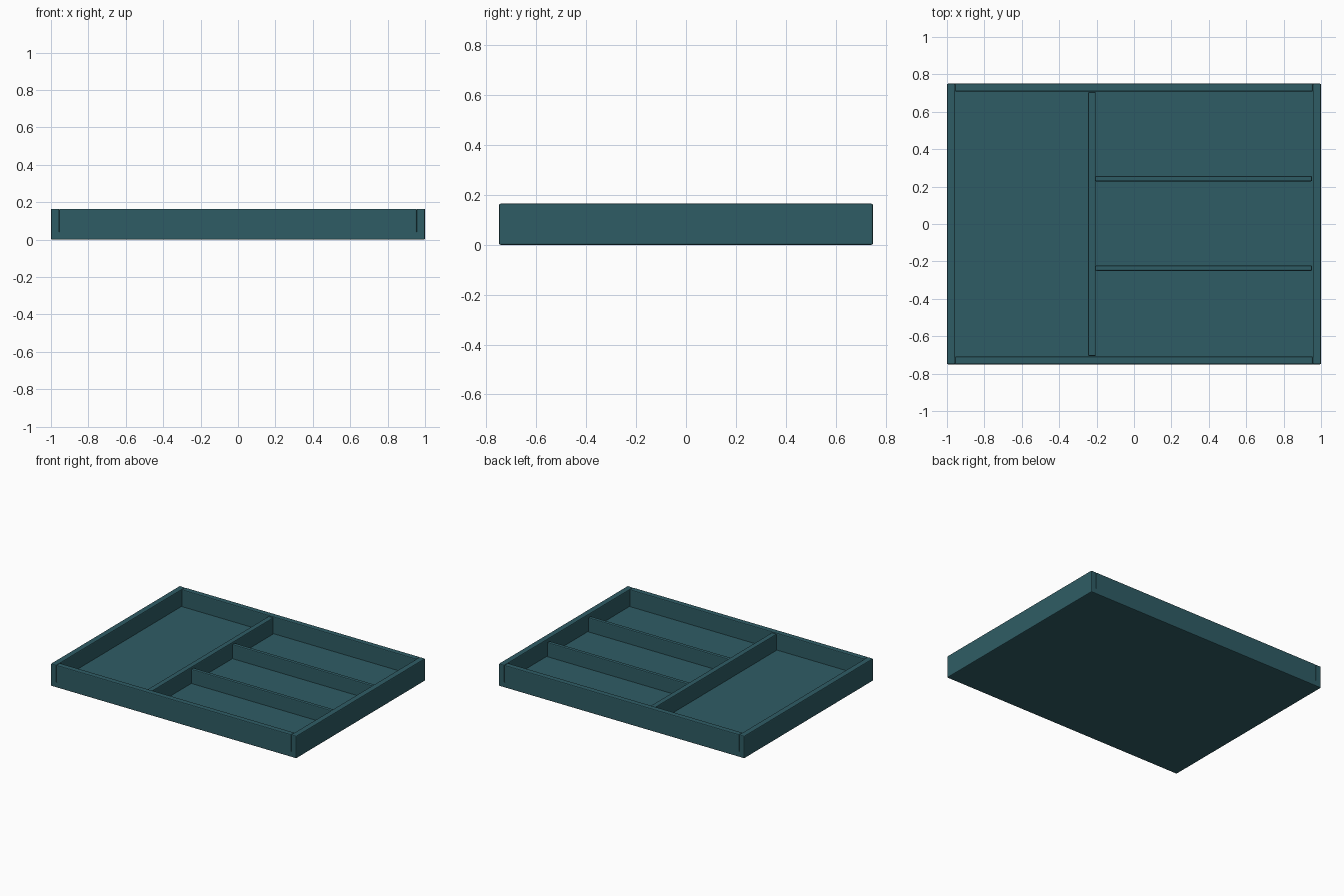
import bpy
import bmesh

if "Cube" in bpy.data.objects:
    bpy.data.objects.remove(bpy.data.objects["Cube"])

teal = bpy.data.materials.new("dark teal")
teal.diffuse_color = (0.028, 0.108, 0.13, 1)
teal.use_nodes = True
teal.node_tree.nodes["Principled BSDF"].inputs["Base Color"].default_value = teal.diffuse_color

BEVEL = 0.006
FLOOR = 0.04
TOP = 0.165


def box(name, x0, x1, y0, y1, z0, z1, keep):
    """Box with bevelled edges; edges lying fully at height `keep` stay sharp."""
    bm = bmesh.new()
    bmesh.ops.create_cube(bm, size=1)
    for v in bm.verts:
        v.co.x = x0 if v.co.x < 0 else x1
        v.co.y = y0 if v.co.y < 0 else y1
        v.co.z = z0 if v.co.z < 0 else z1
    edges = [e for e in bm.edges
             if not all(abs(v.co.z - keep) < 1e-5 for v in e.verts)]
    bmesh.ops.bevel(bm, geom=edges, offset=BEVEL, segments=2,
                    profile=0.5, affect='EDGES')
    bmesh.ops.recalc_face_normals(bm, faces=bm.faces)
    mesh = bpy.data.meshes.new(name)
    bm.to_mesh(mesh)
    bm.free()
    mesh.materials.append(teal)
    obj = bpy.data.objects.new(name, mesh)
    bpy.context.collection.objects.link(obj)
    return obj


# floor slab, rounded underneath
box("tray_floor", -1, 1, -0.75, 0.75, 0, FLOOR, FLOOR)

# outer walls; their rounded edges form the corner grooves
for side, s in (("left", -1), ("right", 1)):
    xs = sorted((s, s * 0.956))
    box(side + "_wall", *xs, -0.75, 0.75, FLOOR, TOP, FLOOR)
for side, s in (("front", -1), ("back", 1)):
    ys = sorted((s * 0.75, s * 0.708))
    box(side + "_wall", -0.956, 0.956, *ys, FLOOR, TOP, FLOOR)

# long divider and the two lower cross dividers
box("long_divider", -0.245, -0.205, -0.706, 0.706, FLOOR, 0.16, FLOOR)
for name, y in (("front_cross_divider", -0.236), ("back_cross_divider", 0.242)):
    box(name, -0.207, 0.952, y - 0.014, y + 0.014, FLOOR, 0.145, FLOOR)
